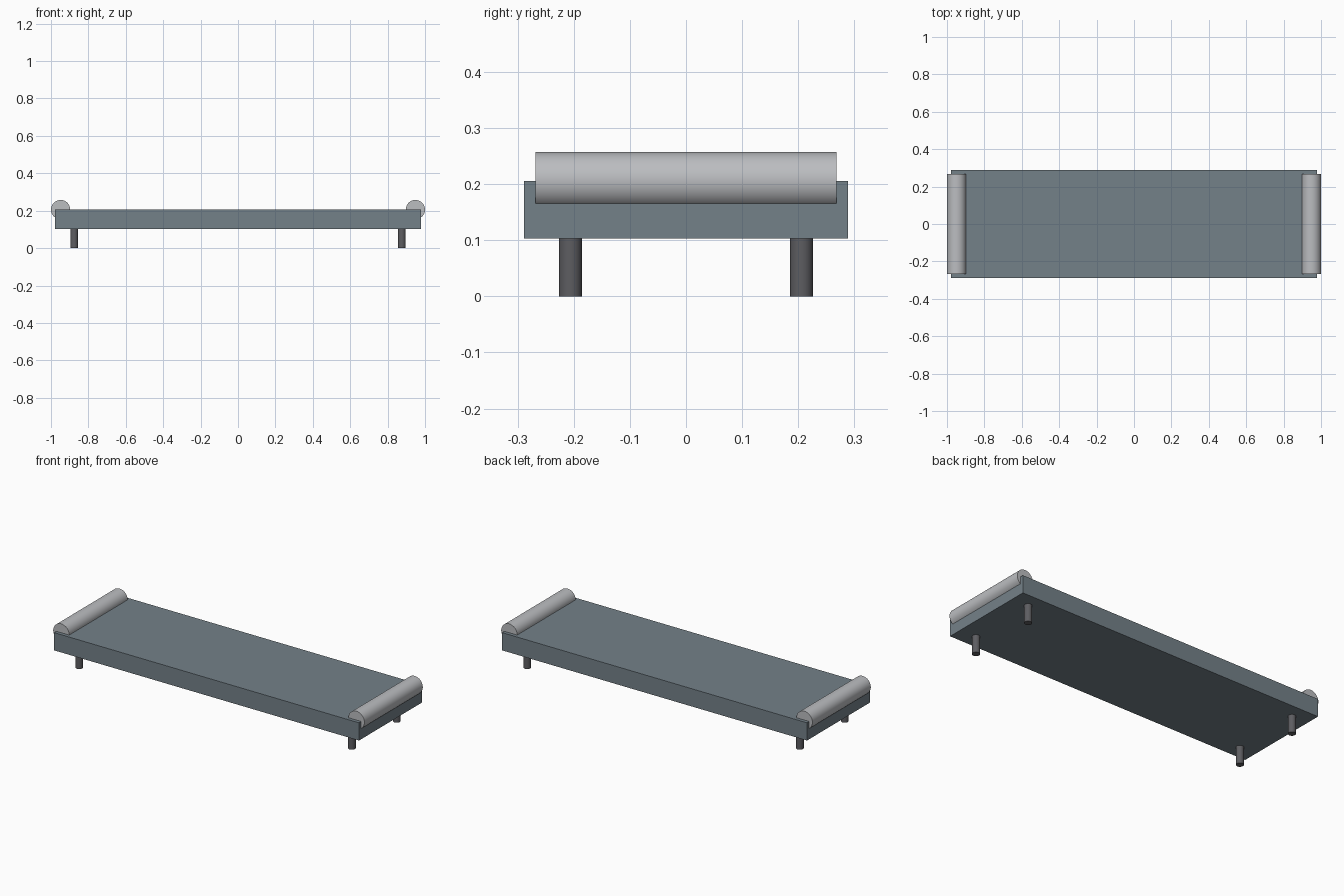
import bpy
import math

cube = bpy.data.objects.get("Cube")
if cube:
    bpy.data.objects.remove(cube, do_unlink=True)


def material(name, color):
    mat = bpy.data.materials.new(name)
    mat.use_nodes = True
    mat.diffuse_color = (*color, 1)
    mat.node_tree.nodes["Principled BSDF"].inputs["Base Color"].default_value = (*color, 1)
    return mat


slate = material("slate fabric", (0.175, 0.22, 0.25))
pale = material("pale grey fabric", (0.50, 0.51, 0.53))
dark = material("dark metal", (0.11, 0.11, 0.12))


def cylinder(name, radius, depth, location, mat, rotation=(0, 0, 0)):
    bpy.ops.mesh.primitive_cylinder_add(vertices=32, radius=radius, depth=depth,
                                        location=location, rotation=rotation)
    obj = bpy.context.object
    obj.name = name
    obj.data.materials.append(mat)
    bpy.ops.object.shade_smooth_by_angle(angle=math.radians(30))


# Flat padded slab
base, top = 0.103, 0.206
bpy.ops.mesh.primitive_cube_add(size=1, location=(0, 0, (base + top) / 2))
seat = bpy.context.object
seat.name = "seat"
seat.scale = (1.959, 0.577, top - base)
bpy.ops.object.transform_apply(location=False, rotation=False, scale=True)
seat.data.materials.append(slate)

for side, sx in (("left", 1), ("right", -1)):
    # Bolster half sunk into each end
    cylinder(side + "_bolster", 0.0515, 0.536, (sx * 0.9485, 0, top), pale,
             (math.pi / 2, 0, 0))
    # Round legs at the corners
    for end, sy in (("front", -1), ("back", 1)):
        cylinder(f"{end}_{side}_leg", 0.0206, base,
                 (sx * 0.876, sy * 0.206, base / 2), dark)
